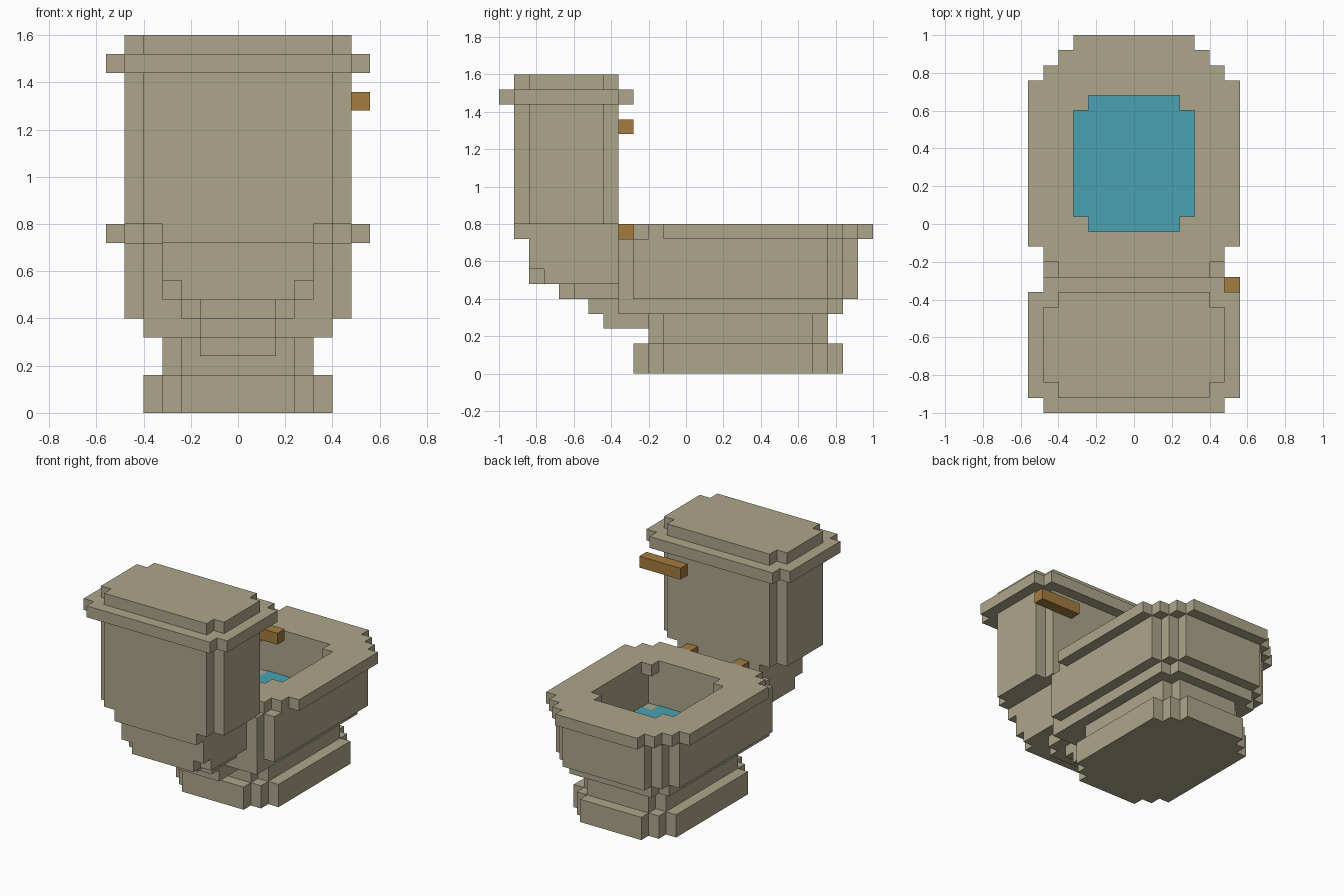
import bpy
import bmesh

cube = bpy.data.objects.get("Cube")
if cube:
    bpy.data.objects.remove(cube, do_unlink=True)


def material(name, rgb):
    mat = bpy.data.materials.new(name)
    mat.use_nodes = True
    mat.diffuse_color = (*rgb, 1)
    mat.node_tree.nodes["Principled BSDF"].inputs["Base Color"].default_value = (*rgb, 1)
    return mat


ceramic = material("warm_ceramic", (0.42, 0.38, 0.26))
water_blue = material("water_blue", (0.07, 0.36, 0.46))
brass = material("brass", (0.37, 0.20, 0.05))


def outline(rows, end):
    """Mirrored stepped outline from rows of (start y, half width)."""
    stops = [y for y, _ in rows[1:]] + [end]
    side = []
    for (y, half), stop in zip(rows, stops):
        side += [(half, y), (half, stop)]
    return side + [(-x, y) for x, y in reversed(side)]


def slab(name, z0, z1, rows, end, mat=ceramic, hole=None, shift=0):
    """Extruded stepped outline, optionally with a hole through it."""
    bm = bmesh.new()
    for loop in [outline(rows, end)] + ([outline(*hole)] if hole else []):
        verts = [bm.verts.new((x + shift, y, z0)) for x, y in loop]
        for a, b in zip(verts, verts[1:] + verts[:1]):
            bm.edges.new((a, b))
    bmesh.ops.triangle_fill(bm, edges=bm.edges[:], use_beauty=True, normal=(0, 0, 1))
    top = bmesh.ops.extrude_face_region(bm, geom=bm.faces[:])["geom"]
    for v in top:
        if isinstance(v, bmesh.types.BMVert):
            v.co.z = z1
    bmesh.ops.recalc_face_normals(bm, faces=bm.faces[:])
    mesh = bpy.data.meshes.new(name)
    bm.to_mesh(mesh)
    bm.free()
    mesh.materials.append(mat)
    obj = bpy.data.objects.new(name, mesh)
    bpy.context.collection.objects.link(obj)
    return obj


# Foot and pedestal
slab("foot", 0, 0.16, [(-0.28, 0.24), (-0.2, 0.32), (-0.12, 0.4), (0.68, 0.32), (0.76, 0.24)], 0.84)
slab("pedestal", 0.16, 0.32, [(-0.2, 0.24), (-0.12, 0.32), (0.68, 0.24)], 0.76)

# Bowl with a rectangular basin
bowl_rows = [(-0.36, 0.4), (-0.28, 0.48), (0.76, 0.4), (0.84, 0.32)]
slab("bowl_underside", 0.32, 0.4, [(-0.36, 0.4), (0.76, 0.32)], 0.84)
slab("bowl_floor", 0.4, 0.48, bowl_rows, 0.92)
slab("bowl_wall", 0.48, 0.72, bowl_rows, 0.92, hole=([(-0.04, 0.32)], 0.68))

# Water and seat share the same notched opening
opening = ([(-0.04, 0.24), (0.04, 0.32), (0.6, 0.24)], 0.68)
slab("water", 0.478, 0.484, *opening, mat=water_blue)
slab("seat", 0.72, 0.8,
     [(-0.28, 0.4), (-0.2, 0.48), (-0.12, 0.56), (0.76, 0.48), (0.84, 0.4), (0.92, 0.32)],
     1.0, hole=opening)

# Stepped support from the pedestal up to the tank
slab("support_bottom", 0.24, 0.32, [(-0.44, 0.16)], -0.2)
slab("support_lower", 0.32, 0.4, [(-0.52, 0.16)], -0.36)
slab("support_middle", 0.4, 0.48, [(-0.68, 0.16), (-0.6, 0.24)], -0.36)
slab("support_upper", 0.48, 0.56, [(-0.84, 0.24), (-0.76, 0.32)], -0.36)
slab("support_top", 0.56, 0.72, [(-0.84, 0.32)], -0.36)
slab("tank_bottom", 0.72, 0.8, [(-0.92, 0.32)], -0.36)

# Tank and lid
tank_rows = [(-0.92, 0.4), (-0.84, 0.48), (-0.44, 0.4)]
slab("tank", 0.8, 1.44, tank_rows, -0.36)
slab("lid_rim", 1.44, 1.52, [(-1.0, 0.48), (-0.92, 0.56), (-0.36, 0.48)], -0.28)
slab("lid_top", 1.52, 1.6, tank_rows, -0.36)

# Flush handle and seat hinges
slab("flush_handle", 1.28, 1.36, [(-0.36, 0.16)], -0.28, brass, shift=0.4)
for label, x in (("left", 0.2), ("right", -0.2)):
    slab(label + "_hinge", 0.72, 0.8, [(-0.36, 0.04)], -0.28, brass, shift=x)
